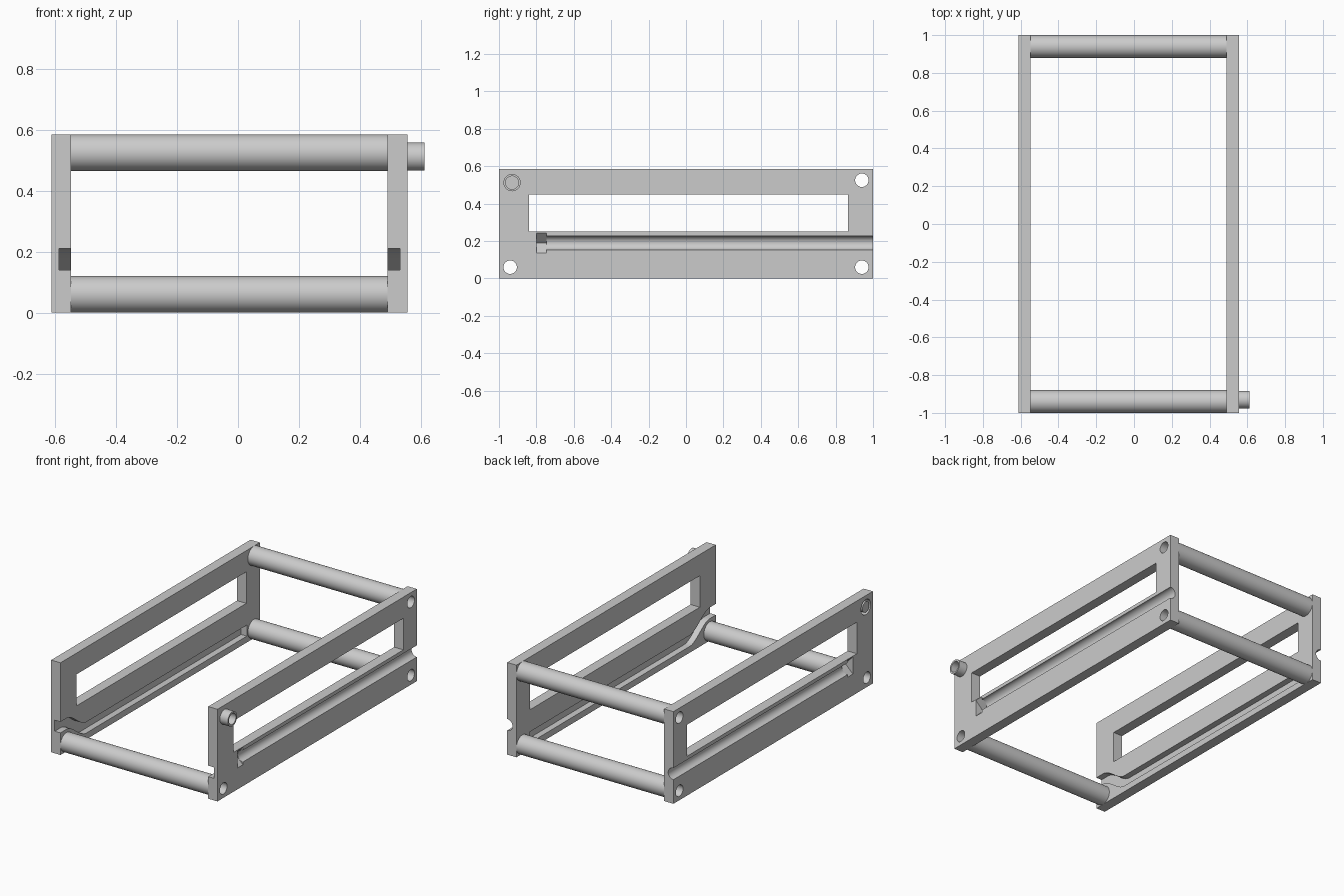
import bpy, bmesh, math
from mathutils import Matrix, Vector

if "Cube" in bpy.data.objects:
    bpy.data.objects.remove(bpy.data.objects["Cube"], do_unlink=True)

grey = bpy.data.materials.new("light_grey")
grey.use_nodes = True
COLOUR = (0.6, 0.6, 0.6, 1)
grey.diffuse_color = COLOUR
grey.node_tree.nodes["Principled BSDF"].inputs["Base Color"].default_value = COLOUR

MID = -0.028              # x midway between the plates
INNER, OUTER = 0.519, 0.584
HEIGHT = 0.585
ROD = 0.06
BORE = 0.036


def finish(name, bm):
    bmesh.ops.recalc_face_normals(bm, faces=bm.faces)
    mesh = bpy.data.meshes.new(name)
    bm.to_mesh(mesh)
    bm.free()
    mesh.materials.append(grey)
    ob = bpy.data.objects.new(name, mesh)
    bpy.context.scene.collection.objects.link(ob)
    return ob


def activate(ob):
    bpy.ops.object.select_all(action='DESELECT')
    ob.select_set(True)
    bpy.context.view_layer.objects.active = ob


def prism(name, points, travel):
    bm = bmesh.new()
    face = bm.faces.new([bm.verts.new(p) for p in points])
    ext = bmesh.ops.extrude_face_region(bm, geom=[face])["geom"]
    moved = [v for v in ext if isinstance(v, bmesh.types.BMVert)]
    bmesh.ops.translate(bm, verts=moved, vec=travel)
    if face.is_valid and not any(e.is_manifold is False for e in bm.edges):
        pass
    elif bm.edges:
        bmesh.ops.holes_fill(bm, edges=[e for e in bm.edges if e.is_boundary])
    return finish(name, bm)


def tube(name, x0, x1, y, z, r_out, r_in):
    """Hollow cylinder along x."""
    bm = bmesh.new()
    vs = [bm.verts.new((x, y, z + r))
          for x, r in ((x0, r_in), (x0, r_out), (x1, r_out), (x1, r_in))]
    edges = [bm.edges.new((vs[i], vs[(i + 1) % 4])) for i in range(4)]
    bmesh.ops.spin(bm, geom=vs + edges, cent=(0, y, z), axis=(1, 0, 0),
                   angle=math.tau, steps=48)
    bmesh.ops.remove_doubles(bm, verts=bm.verts, dist=1e-4)
    return finish(name, bm)


def ring(radius, n=48):
    return [(radius * math.cos(math.tau * i / n), radius * math.sin(math.tau * i / n))
            for i in range(n)]


def slab(name, x0, x1, outline):
    """Outline in y and z, swept along x."""
    return prism(name, [(x0, y, z) for y, z in outline], (x1 - x0, 0, 0))


def rail(name, y0, y1, outline):
    """Outline in x and z, swept along y."""
    return prism(name, [(x, y0, z) for x, z in outline], (0, y1 - y0, 0))


def rect(y0, y1, z0, z1):
    return [(y0, z0), (y1, z0), (y1, z1), (y0, z1)]


def cut(ob, cutter):
    mod = ob.modifiers.new("cut", 'BOOLEAN')
    mod.operation = 'DIFFERENCE'
    mod.solver = 'EXACT'
    mod.object = cutter
    activate(ob)
    bpy.ops.object.modifier_apply(modifier=mod.name)
    bpy.data.objects.remove(cutter, do_unlink=True)


def smooth(ob):
    activate(ob)
    bpy.ops.object.shade_smooth_by_angle(angle=math.radians(30))


def guide_outline():
    """Inner channel: enters high at the front, dips, then runs low to the back."""
    half, path = 0.035, [(-1.1, 0.175)]
    for i in range(17):
        t = i / 16
        path.append((-0.94 + 0.2 * t, 0.175 - 0.1 * t * t * (3 - 2 * t)))
    path.append((0.87, 0.075))
    low = [(y, z - half) for y, z in path]
    high = [(y, z + half) for y, z in path]
    return low + high[::-1]


rods = {"front_bottom_rod": (-0.94, 0.06),
        "back_bottom_rod": (0.94, 0.06),
        "back_top_rod": (0.94, HEIGHT - ROD)}
PEG = (-0.93, 0.512)

# Side plates with window, rod holes and both channels
for name, s in (("left_plate", 1), ("right_plate", -1)):
    inner, outer = MID + s * INNER, MID + s * OUTER
    far_in, far_out = inner - s * 0.1, outer + s * 0.1
    plate = slab(name, inner, outer, rect(-1, 1, 0, HEIGHT))
    cut(plate, slab("window_cutter", far_in, far_out, rect(-0.84, 0.865, 0.25, 0.45)))
    for y, z in rods.values():
        hole = [(y + a, z + b) for a, b in ring(BORE)]
        cut(plate, slab("hole_cutter", far_in, far_out, hole))
    # half-round outer groove ending in a short V notch
    groove = [(outer + a, 0.19 + b) for a, b in ring(0.037)]
    cut(plate, rail("groove_cutter", -0.77, 1.1, groove))
    notch = [(outer + a, 0.19 + b) for a, b in ring(0.054, 4)]
    cut(plate, rail("notch_cutter", -0.8, -0.745, notch))
    # dipping inner guide channel
    cut(plate, slab("guide_cutter", inner - s * 0.05, inner + s * 0.04, guide_outline()))
    # ring-shaped socket on the side opposite the peg
    if s < 0:
        cut(plate, tube("socket_cutter", outer - 0.05, outer + 0.05, *PEG, 0.048, 0.034))
    smooth(plate)

# Hollow cross rods
for name, (y, z) in rods.items():
    smooth(tube(name, MID - INNER, MID + INNER, y, z, ROD, BORE))

# Hollow peg on the left plate
smooth(tube("peg", MID + OUTER, 0.612, *PEG, 0.046, 0.035))
